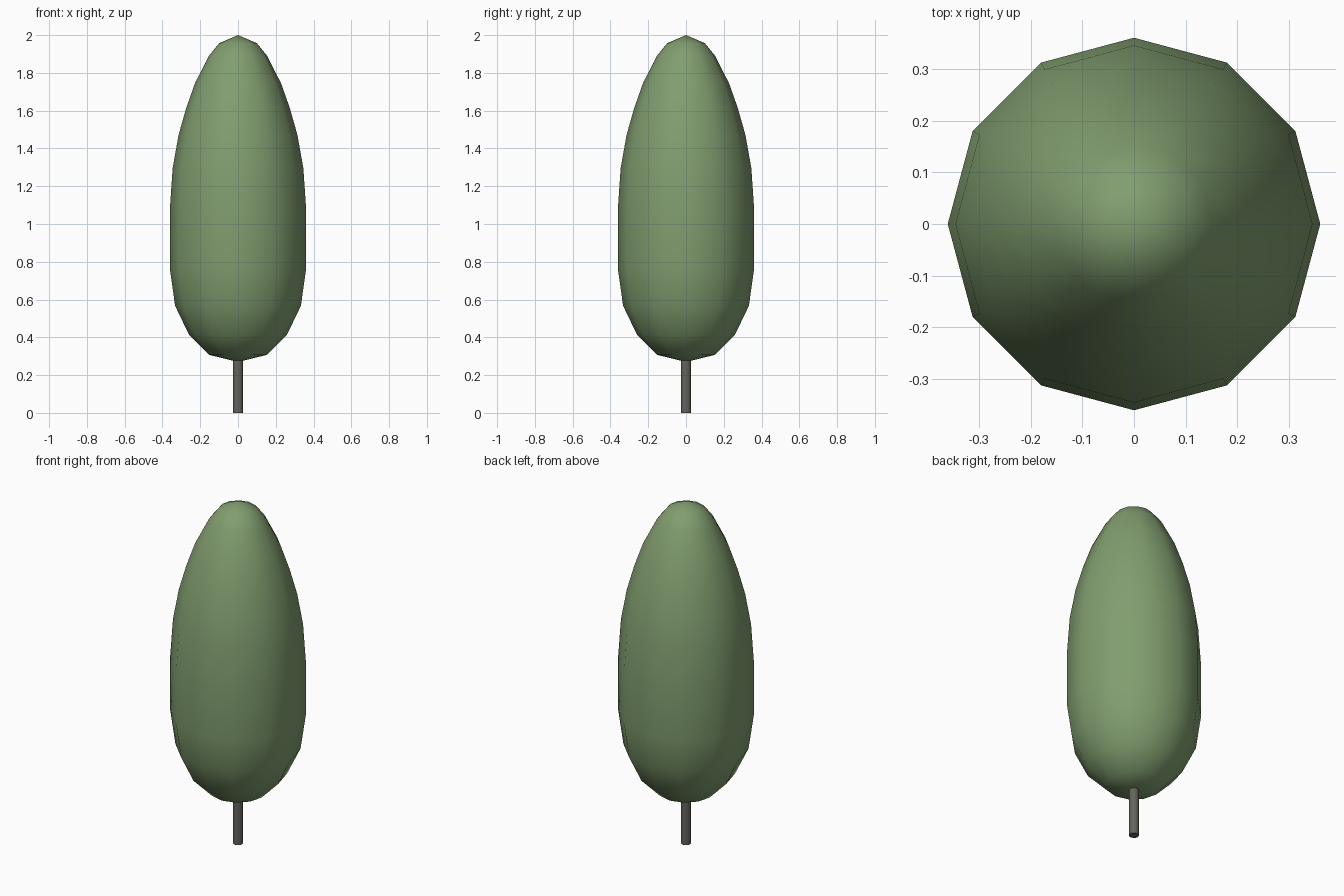
import bpy, bmesh, math

if "Cube" in bpy.data.objects:
    bpy.data.objects.remove(bpy.data.objects["Cube"])


def paint(obj, name, color):
    mat = bpy.data.materials.new(name)
    mat.diffuse_color = color
    mat.use_nodes = True
    mat.node_tree.nodes["Principled BSDF"].inputs["Base Color"].default_value = mat.diffuse_color
    obj.data.materials.append(mat)


def lathe(name, profile, sides):
    """Spin a (radius, z) profile, listed bottom to top, around z."""
    bm = bmesh.new()
    rings = []
    for r, z in profile:
        if r == 0:
            rings.append([bm.verts.new((0, 0, z))] * sides)
        else:
            rings.append([bm.verts.new((r * math.cos(math.tau * i / sides),
                                        r * math.sin(math.tau * i / sides), z))
                          for i in range(sides)])
    for low, high in zip(rings, rings[1:]):
        for i in range(sides):
            j = (i + 1) % sides
            quad = [low[i], low[j], high[j], high[i]]
            bm.faces.new(list(dict.fromkeys(quad)))
    mesh = bpy.data.meshes.new(name)
    bm.to_mesh(mesh)
    bm.free()
    obj = bpy.data.objects.new(name, mesh)
    bpy.context.collection.objects.link(obj)
    return obj


# Egg-shaped leafy crown, twelve sides, fully smooth
crown = lathe("crown", [
    (0, 0.27), (0.153, 0.307), (0.26, 0.415), (0.333, 0.567), (0.361, 0.765),
    (0.361, 1.075), (0.346, 1.295), (0.315, 1.47), (0.275, 1.612),
    (0.228, 1.745), (0.153, 1.892), (0.10, 1.957), (0, 2.0)], 12)
for poly in crown.data.polygons:
    poly.use_smooth = True
paint(crown, "leaf green", (0.22, 0.34, 0.16, 1))

# Thin trunk, running slightly into the crown
bpy.ops.mesh.primitive_cylinder_add(vertices=12, radius=0.027, depth=0.32,
                                    location=(0, 0, 0.16))
trunk = bpy.context.object
trunk.name = "trunk"
bpy.ops.object.shade_smooth_by_angle(angle=math.radians(40))
paint(trunk, "bark", (0.13, 0.125, 0.105, 1))
